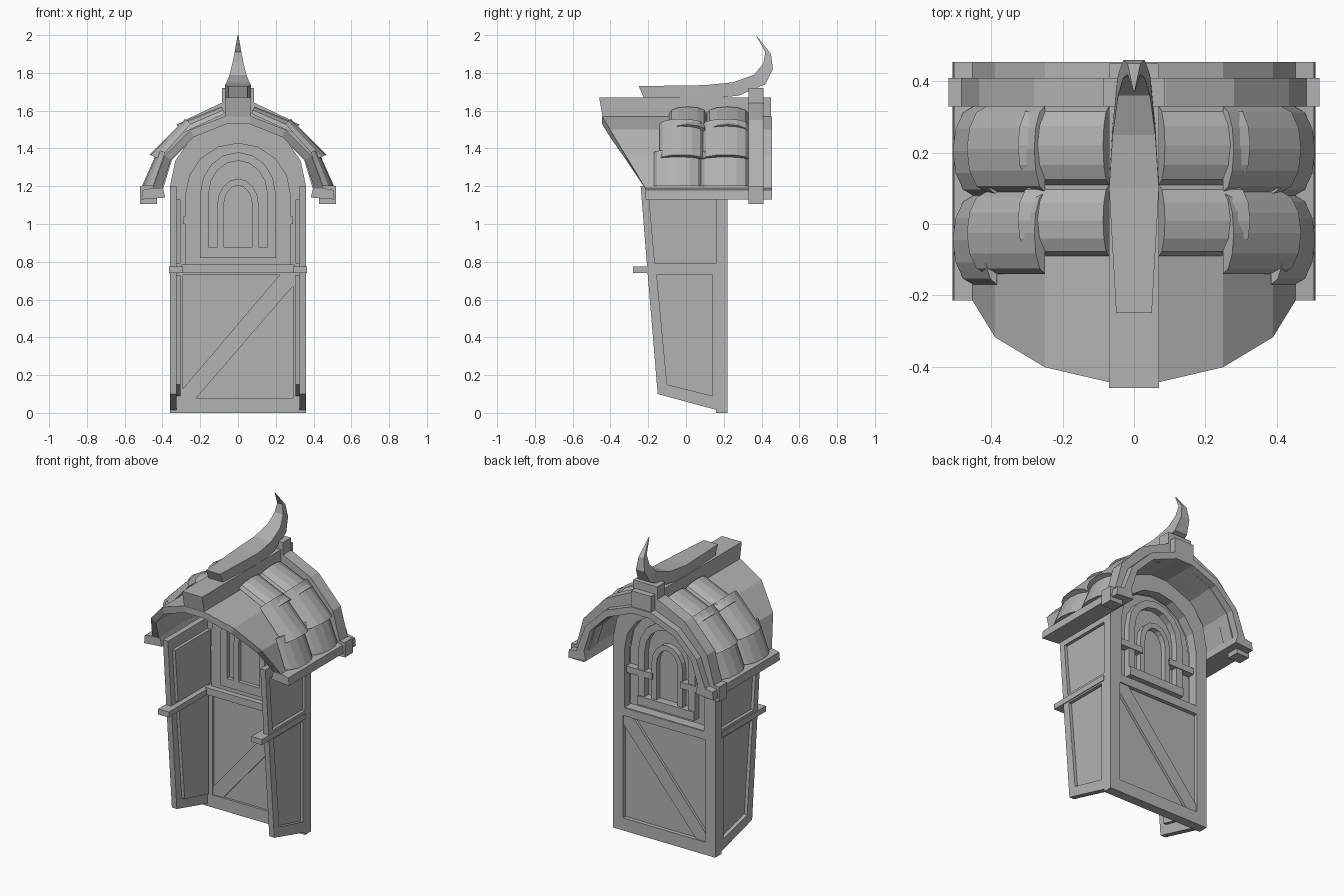
import bpy, bmesh, math
from mathutils import Vector

cube = bpy.data.objects.get("Cube")
if cube:
    bpy.data.objects.remove(cube)

grey = bpy.data.materials.new("plain_grey")
grey.use_nodes = True
grey.diffuse_color = (0.45, 0.45, 0.45, 1)
grey.node_tree.nodes["Principled BSDF"].inputs["Base Color"].default_value = (0.45, 0.45, 0.45, 1)


def finish(name, bm):
    bmesh.ops.recalc_face_normals(bm, faces=bm.faces)
    mesh = bpy.data.meshes.new(name)
    bm.to_mesh(mesh)
    bm.free()
    mesh.materials.append(grey)
    ob = bpy.data.objects.new(name, mesh)
    bpy.context.collection.objects.link(ob)
    return ob


def along_y(a, b):
    return lambda u, v, end, i: (u, b if end else a, v)


def along_x(a, b):
    return lambda u, v, end, i: (b if end else a, u, v)


def prism(name, pts, place):
    """Solid from an outline placed at two ends."""
    bm = bmesh.new()
    ends = [[bm.verts.new(place(u, v, e, i)) for i, (u, v) in enumerate(pts)] for e in (0, 1)]
    n = len(pts)
    for loop in ends:
        bm.faces.new(loop)
    for i in range(n):
        j = (i + 1) % n
        bm.faces.new((ends[0][i], ends[0][j], ends[1][j], ends[1][i]))
    return finish(name, bm)


def band(name, outer, inner, place, closed=False):
    """Solid strip between two matching outlines: frames, arches and shells."""
    bm = bmesh.new()
    rows = []
    for i, (o, n) in enumerate(zip(outer, inner)):
        rows.append([bm.verts.new(place(p[0], p[1], e, i)) for p, e in ((o, 0), (o, 1), (n, 1), (n, 0))])
    count = len(rows)
    for i in range(count if closed else count - 1):
        a, b = rows[i], rows[(i + 1) % count]
        for k in range(4):
            m = (k + 1) % 4
            bm.faces.new((a[k], a[m], b[m], b[k]))
    if not closed:
        bm.faces.new(rows[0])
        bm.faces.new(rows[-1])
    return finish(name, bm)


def box(name, x, y, z):
    return prism(name, [(x[0], z[0]), (x[1], z[0]), (x[1], z[1]), (x[0], z[1])], along_y(*y))


def arch(w, base, spring, top, n=8):
    curve = [(w * math.cos(math.pi * k / n), spring + (top - spring) * math.sin(math.pi * k / n))
             for k in range(n + 1)]
    return [(w, base)] + curve + [(-w, base)]


def both(pts):
    return pts + [(-x, z) for x, z in reversed(pts)]


def rect(w, z0, z1):
    return [(-w, z0), (w, z0), (w, z1), (-w, z1)]


# Side walls: two framed panels each, with a rail between
low_out = [(-0.15, 0.10), (0.22, 0.0), (0.22, 0.76), (-0.205, 0.76)]
low_in = [(-0.10, 0.15), (0.14, 0.09), (0.14, 0.73), (-0.155, 0.73)]
up_out = [(-0.205, 0.76), (0.22, 0.76), (0.22, 1.2), (-0.24, 1.2)]
up_in = [(-0.165, 0.79), (0.16, 0.79), (0.16, 1.13), (-0.195, 1.13)]
for side, s in (("left", 1), ("right", -1)):
    frame, panel = along_x(s * 0.325, s * 0.36), along_x(s * 0.305, s * 0.34)
    band(side + "_lower_frame", low_out, low_in, frame, True)
    band(side + "_upper_frame", up_out, up_in, frame, True)
    prism(side + "_lower_panel", low_in, panel)
    prism(side + "_upper_panel", up_in, panel)
    box(side + "_rail", (s * 0.29, s * 0.365), (-0.28, 0.16), (0.74, 0.775))

# Back wall: framed lower panel with a diagonal brace
band("back_lower_frame", rect(0.36, 0, 0.78), rect(0.29, 0.08, 0.73), along_y(0.16, 0.22), True)
prism("back_lower_panel", rect(0.29, 0.08, 0.73), along_y(0.175, 0.195))
prism("back_brace", [(-0.29, 0.08), (-0.22, 0.08), (0.29, 0.67), (0.29, 0.73), (0.22, 0.73), (-0.29, 0.13)],
      along_y(0.165, 0.212))
box("back_ledge", (-0.3, 0.3), (0.1, 0.218), (0.74, 0.785))

# Gable with an arched niche and window
niche = arch(0.28, 0.78, 1.15, 1.43)
band("gable_wall", arch(0.36, 0.78, 1.2, 1.55), niche, along_y(0.16, 0.22))
prism("niche_panel", niche, along_y(0.135, 0.155))
band("window_outer_frame", arch(0.2, 0.84, 1.16, 1.38), arch(0.155, 0.84, 1.16, 1.335), along_y(0.11, 0.195))
band("window_inner_frame", arch(0.11, 0.86, 1.1, 1.24), arch(0.075, 0.86, 1.1, 1.205), along_y(0.11, 0.19))
box("window_sill", (-0.2, 0.2), (0.11, 0.205), (0.82, 0.875))
for s in (1, -1):
    box("window_crossbar", (s * 0.1, s * 0.29), (0.14, 0.2), (1.0, 1.04))

# Roof shell with raked front edge
shell_out = both([(0.46, 1.17), (0.39, 1.36), (0.25, 1.5), (0.07, 1.57)])
shell_in = both([(0.41, 1.17), (0.355, 1.34), (0.235, 1.46), (0.06, 1.53)])
band("roof_shell", shell_out, shell_in,
     lambda u, v, end, i: (u, 0.455 if end else -0.21 - 0.6 * (shell_out[i][1] - 1.18), v))
prism("ridge_beam", rect(0.07, 1.56, 1.67),
      lambda u, v, end, i: (u, 0.45 if end else -0.46 + (0.02 if v < 1.6 else 0), v))

# Back barge board
band("barge_board", both([(0.5, 1.14), (0.435, 1.38), (0.28, 1.55), (0.09, 1.64)]),
     both([(0.41, 1.14), (0.35, 1.34), (0.23, 1.46), (0.06, 1.53)]), along_y(0.33, 0.41))
box("barge_block", (-0.085, 0.085), (0.33, 0.41), (1.6, 1.72))


# Barrel tile lying on the slope from the upper point to the lower point
def tile(name, s, upper, lower, y0, y1):
    slope = Vector((lower[0] - upper[0], lower[1] - upper[1])).normalized()
    out = Vector((-slope.y, slope.x))
    mid, half = (y0 + y1) / 2, (y1 - y0) / 2
    section = [(math.cos(math.pi * k / 6), math.sin(math.pi * k / 6)) for k in range(7)]

    def place(u, v, end, i):
        p = Vector(lower if end else upper) + out * v * (0.055 if end else 0.04)
        if end:
            p += slope * 0.02 * v
        return (s * p.x, mid + half * u, p.y)
    prism(name, section, place)


rows = [((0.07, 1.585), (0.285, 1.485), (-0.09, 0.11, 0.33)),
        ((0.25, 1.53), (0.415, 1.345), (-0.14, 0.09, 0.33)),
        ((0.385, 1.38), (0.45, 1.2), (-0.17, 0.08, 0.33))]
for s in (1, -1):
    for upper, lower, ys in rows:
        for y0, y1 in zip(ys, ys[1:]):
            tile("roof_tile", s, upper, lower, y0, y1)
    # Eaves
    prism("eave_beam", [(s * 0.385, 1.14), (s * 0.51, 1.13), (s * 0.505, 1.18), (s * 0.4, 1.2)],
          along_y(-0.215, 0.455))
    box("eave_end_block", (s * 0.43, s * 0.52), (0.33, 0.41), (1.105, 1.2))

# Ridge cap sweeping up into a horn
horn_top = [(-0.25, 1.73), (0.1, 1.735), (0.25, 1.75), (0.36, 1.79), (0.41, 1.85), (0.42, 1.91), (0.37, 2.0)]
horn_low = [(-0.22, 1.66), (0.1, 1.66), (0.28, 1.68), (0.42, 1.74), (0.46, 1.82), (0.45, 1.9), (0.375, 1.995)]
widths = [0.05, 0.07, 0.06, 0.045, 0.03, 0.018, 0.002]
band("ridge_horn", horn_top, horn_low,
     lambda u, v, end, i: (widths[i] * (1 if end else -1), u, v))
